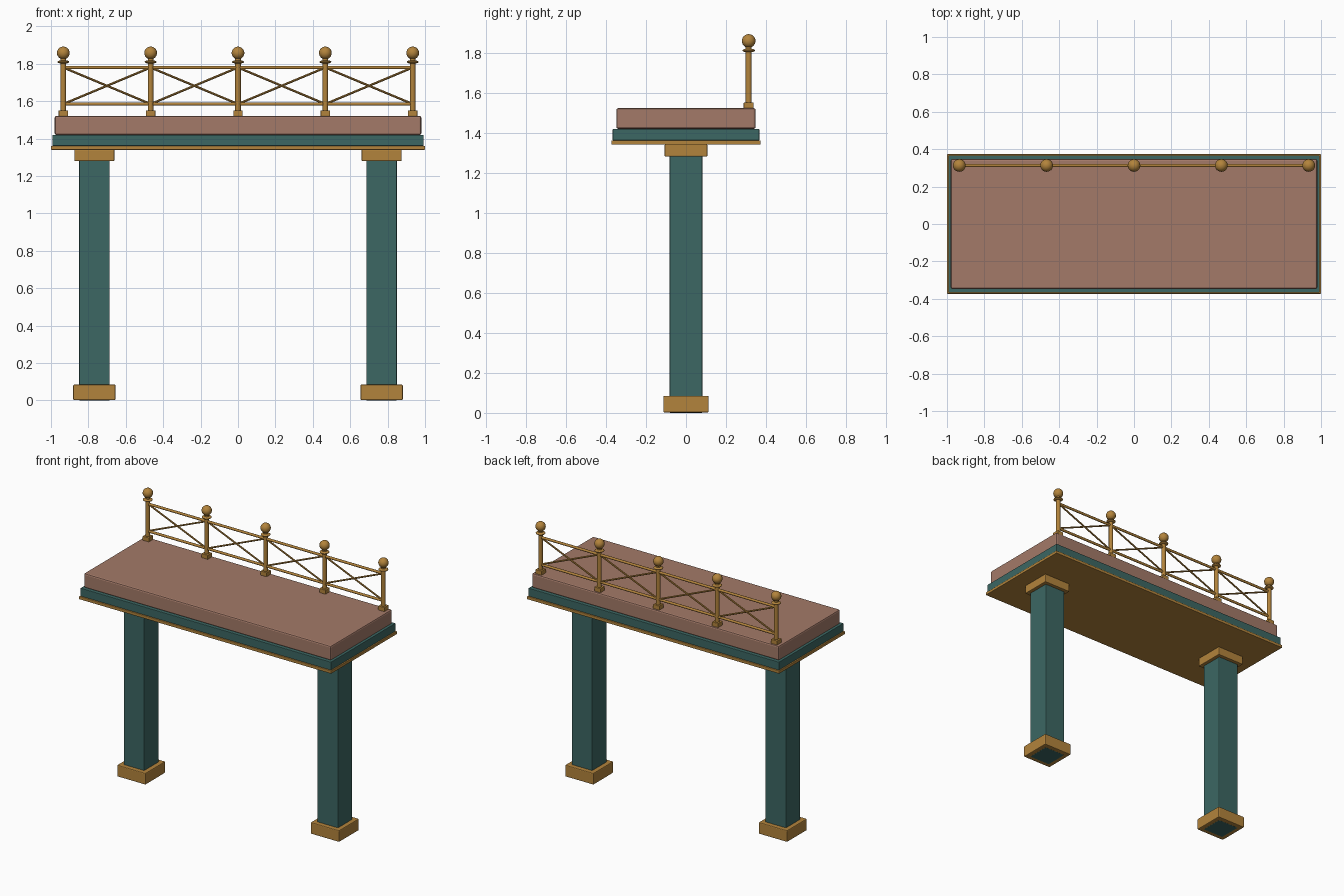
import bpy
from mathutils import Vector

if "Cube" in bpy.data.objects:
    bpy.data.objects.remove(bpy.data.objects["Cube"], do_unlink=True)


def material(name, color):
    m = bpy.data.materials.new(name)
    m.use_nodes = True
    m.diffuse_color = color
    m.node_tree.nodes["Principled BSDF"].inputs["Base Color"].default_value = color
    return m


brass = material("aged brass", (0.45, 0.23, 0.045, 1))
teal = material("teal paint", (0.045, 0.135, 0.125, 1))
clay = material("pink clay", (0.37, 0.195, 0.14, 1))


def finish(name, mat, smooth=False):
    ob = bpy.context.object
    ob.name = name
    ob.data.materials.append(mat)
    if smooth:
        bpy.ops.object.shade_smooth_by_angle()
    return ob


def box(name, mat, x, y, half_x, half_y, low, high, bevel=0.0):
    bpy.ops.mesh.primitive_cube_add(size=2, location=(x, y, (low + high) / 2))
    bpy.context.object.scale = (half_x, half_y, (high - low) / 2)
    bpy.ops.object.transform_apply(location=False, rotation=False, scale=True)
    ob = finish(name, mat)
    if bevel:
        mod = ob.modifiers.new("soft edges", "BEVEL")
        mod.width = bevel
        mod.segments = 2
    return ob


def rod(name, mat, start, end, radius, sides=12):
    a, b = Vector(start), Vector(end)
    bpy.ops.mesh.primitive_cylinder_add(
        vertices=sides, radius=radius, depth=(b - a).length, location=(a + b) / 2,
        rotation=(b - a).to_track_quat("Z", "Y").to_euler())
    return finish(name, mat, True)


def ball(name, mat, center, radius, flatten=1.0):
    bpy.ops.mesh.primitive_uv_sphere_add(segments=20, ring_count=12,
                                         radius=radius, location=center)
    bpy.context.object.scale.z = flatten
    return finish(name, mat, True)


# Two columns with plinths and capitals
for side, x in (("left", 0.768), ("right", -0.768)):
    box(side + "_column", teal, x, 0, 0.082, 0.082, 0, 1.3, 0.005)
    box(side + "_plinth", brass, x, 0, 0.113, 0.113, 0.002, 0.085, 0.006)
    box(side + "_capital", brass, x, 0, 0.107, 0.107, 1.28, 1.342, 0.005)

# Layered platform
box("platform_trim", brass, 0, 0, 1.0, 0.373, 1.34, 1.361, 0.003)
box("platform_beam", teal, 0, 0, 0.993, 0.366, 1.361, 1.419, 0.003)
box("platform_slab", clay, 0, 0, 0.98, 0.348, 1.419, 1.522, 0.01)

# Railing posts with feet, collars and ball finials
rail_y, spacing = 0.313, 0.467
posts = [i * spacing for i in range(-2, 3)]
for x in posts:
    box("post_foot", brass, x, rail_y, 0.025, 0.025, 1.52, 1.551, 0.003)
    rod("post", brass, (x, rail_y, 1.55), (x, rail_y, 1.83), 0.015, 16)
    ball("post_collar", brass, (x, rail_y, 1.81), 0.032, 0.3)
    ball("post_finial", brass, (x, rail_y, 1.858), 0.034)

# Horizontal rails
low, high = 1.585, 1.78
for name, z in (("bottom_rail", low), ("top_rail", high)):
    rod(name, brass, (posts[0], rail_y, z), (posts[-1], rail_y, z), 0.009)

# Crossed braces in each bay
for a, b in zip(posts, posts[1:]):
    rod("rising_brace", brass, (a, rail_y, low), (b, rail_y, high), 0.006, 8)
    rod("falling_brace", brass, (a, rail_y, high), (b, rail_y, low), 0.006, 8)
